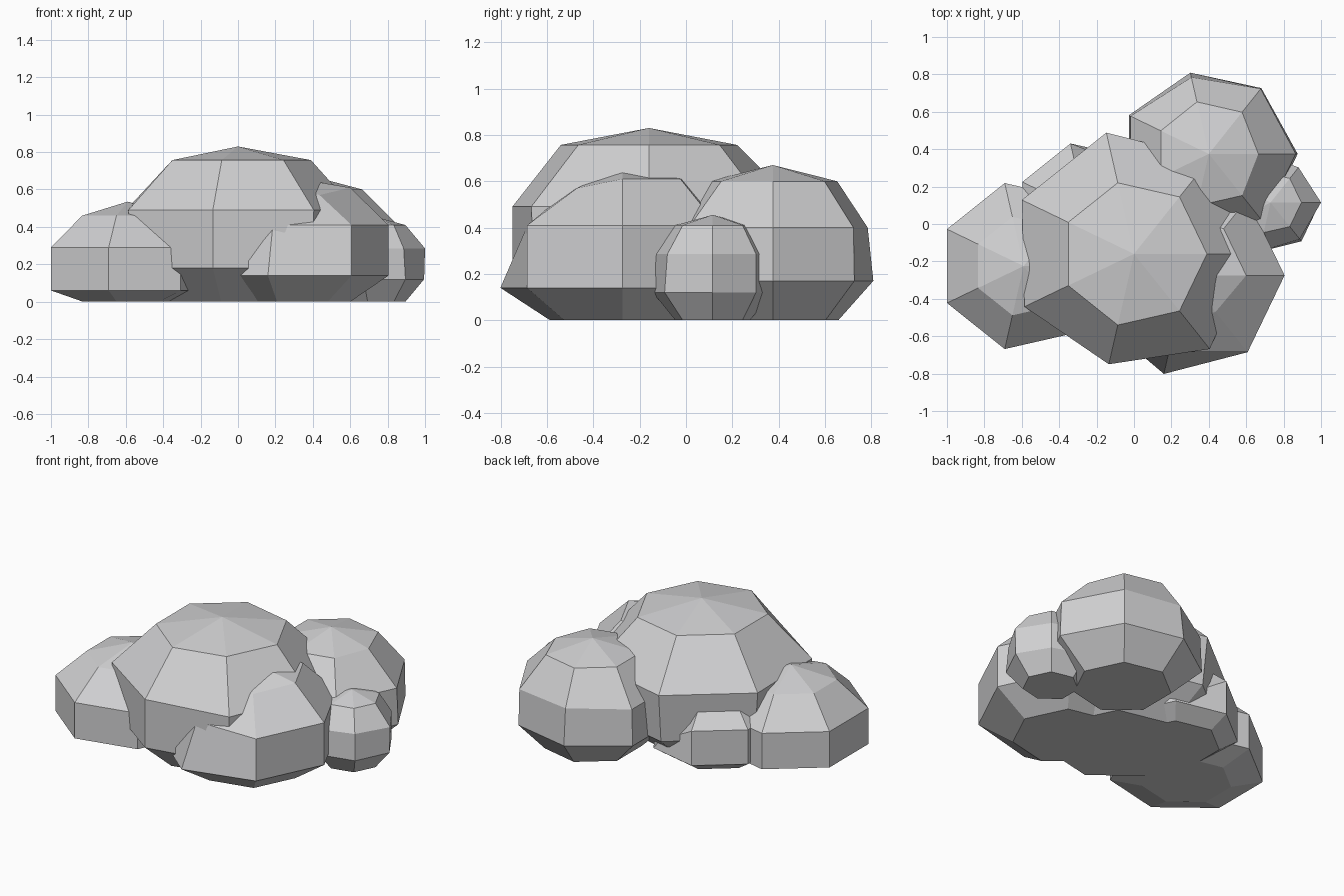
import bpy, bmesh, math

if "Cube" in bpy.data.objects:
    bpy.data.objects.remove(bpy.data.objects["Cube"])

SIDES = 7

stone = bpy.data.materials.new("grey_stone")
stone.diffuse_color = (0.63, 0.63, 0.64, 1)
stone.use_nodes = True
stone.node_tree.nodes["Principled BSDF"].inputs["Base Color"].default_value = stone.diffuse_color


def boulder(name, x, y, top, rings, tweak=None):
    """Seven-sided faceted dome: apex at height top, rings of (radius, z), flat base.
    tweak gives single corners their own (radius, z), keyed by (ring, side)."""
    tweak = tweak or {}
    bm = bmesh.new()
    apex = bm.verts.new((x, y, top))
    loops = []
    for k, ring in enumerate(rings):
        loop = []
        for i in range(SIDES):
            a = math.tau * i / SIDES
            r, z = tweak.get((k, i), ring)
            loop.append(bm.verts.new((x + r * math.cos(a), y + r * math.sin(a), z)))
        loops.append(loop)
    for i in range(SIDES):
        j = (i + 1) % SIDES
        bm.faces.new((apex, loops[0][i], loops[0][j]))
        for up, low in zip(loops, loops[1:]):
            bm.faces.new((up[i], low[i], low[j], up[j]))
    bm.faces.new(loops[-1][::-1])
    bmesh.ops.recalc_face_normals(bm, faces=bm.faces)
    mesh = bpy.data.meshes.new(name)
    bm.to_mesh(mesh)
    bm.free()
    mesh.materials.append(stone)
    bpy.context.collection.objects.link(bpy.data.objects.new(name, mesh))


# Large central boulder
boulder("main_boulder", 0.0, -0.16, 0.83,
        [(0.39, 0.757), (0.65, 0.49), (0.63, 0.18), (0.40, 0)],
        {(1, 5): (0.605, 0.49), (2, 5): (0.605, 0.18), (1, 3): (0.665, 0.49),
         (1, 2): (0.665, 0.49), (1, 0): (0.63, 0.49)})
# Boulders around it
boulder("left_boulder", -0.59, -0.225, 0.535,
        [(0.27, 0.46), (0.455, 0.29), (0.455, 0.06), (0.265, 0)])
boulder("front_right_boulder", 0.28, -0.275, 0.665,
        [(0.32, 0.61), (0.525, 0.41), (0.525, 0.14), (0.32, 0)],
        {(0, 6): (0.25, 0.57), (0, 5): (0.25, 0.55),
         (1, 5): (0.42, 0.41), (2, 5): (0.54, 0.14)})
boulder("back_right_boulder", 0.40, 0.375, 0.67,
        [(0.285, 0.60), (0.465, 0.40), (0.475, 0.17), (0.29, 0)],
        {(0, 0): (0.265, 0.60), (1, 1): (0.445, 0.40), (2, 1): (0.45, 0.17),
         (1, 2): (0.42, 0.40), (2, 2): (0.445, 0.17)})
# Small stones
boulder("right_stone", 0.73, 0.115, 0.455,
        [(0.165, 0.41), (0.27, 0.285), (0.265, 0.12), (0.165, 0)],
        {(1, 1): (0.24, 0.285), (2, 1): (0.24, 0.12), (1, 6): (0.25, 0.285)})
boulder("back_left_stone", -0.255, 0.06, 0.46,
        [(0.23, 0.42), (0.38, 0.29), (0.38, 0.07), (0.27, 0)],
        {(0, 1): (0.18, 0.30), (1, 1): (0.33, 0.12)})
